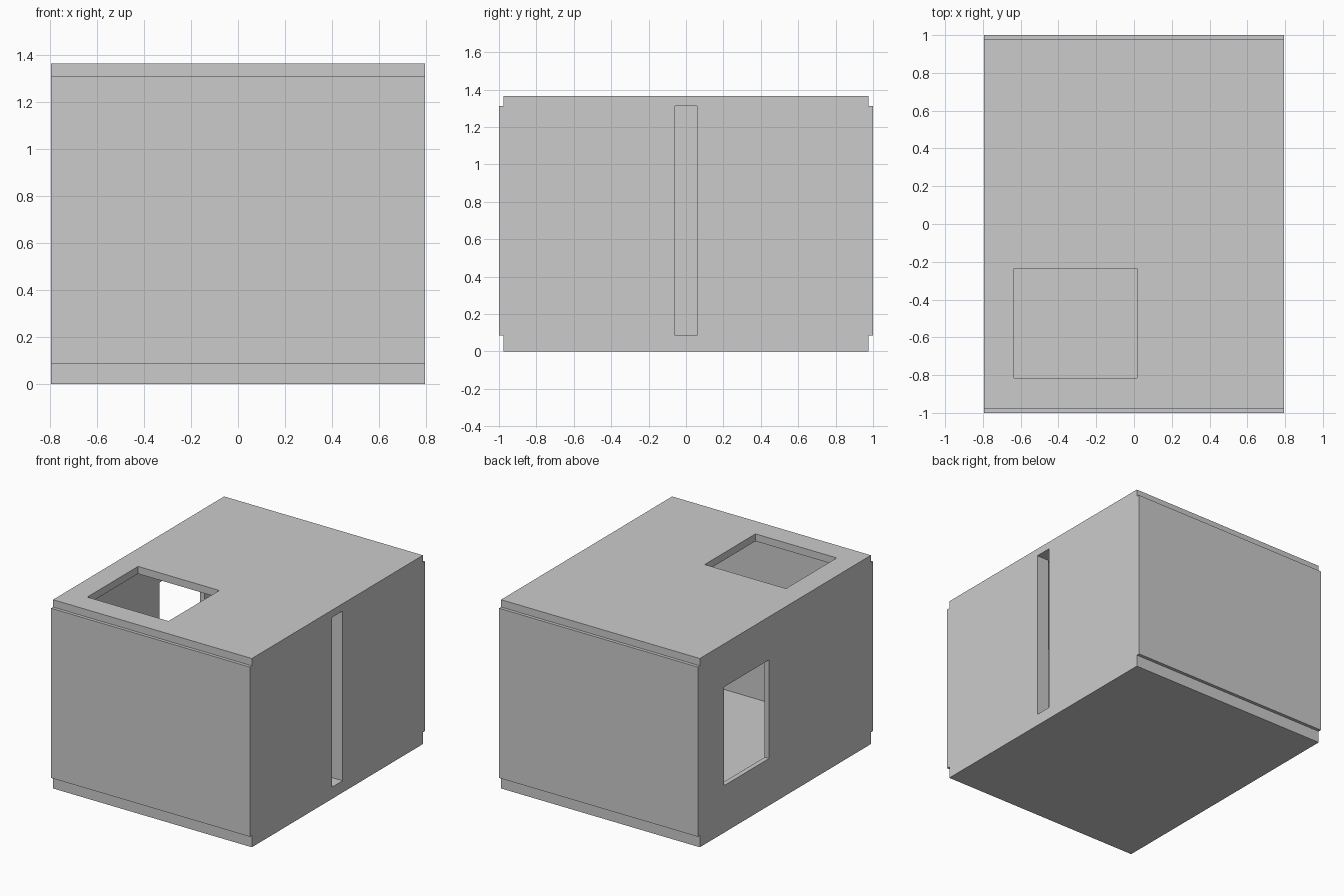
import bpy, bmesh

if "Cube" in bpy.data.objects:
    bpy.data.objects.remove(bpy.data.objects["Cube"])

HALF_X = 0.795                 # half width of the building
SLAB_Y, WALL_Y = 0.977, 1.0    # slabs stop short of the end walls
FLOOR, CEILING, TOP = 0.085, 1.312, 1.365


def new_object(name, bm):
    bmesh.ops.recalc_face_normals(bm, faces=bm.faces)
    mesh = bpy.data.meshes.new(name)
    bm.to_mesh(mesh)
    bm.free()
    obj = bpy.data.objects.new(name, mesh)
    bpy.context.collection.objects.link(obj)
    return obj


def extrude_x(name, profile, x0, x1):
    """Extrude a (y, z) outline from x0 to x1."""
    bm = bmesh.new()
    face = bm.faces.new([bm.verts.new((x0, y, z)) for y, z in profile])
    ext = bmesh.ops.extrude_face_region(bm, geom=[face])["geom"]
    verts = [g for g in ext if isinstance(g, bmesh.types.BMVert)]
    bmesh.ops.translate(bm, verts=verts, vec=(x1 - x0, 0, 0))
    return new_object(name, bm)


def cut_box(target, name, x, y, z):
    """Subtract a box given as three (low, high) ranges."""
    outline = [(y[0], z[0]), (y[1], z[0]), (y[1], z[1]), (y[0], z[1])]
    cutter = extrude_x(name, outline, *x)
    cutter.hide_render = True
    mod = target.modifiers.new(name, 'BOOLEAN')
    mod.operation, mod.solver, mod.object = 'DIFFERENCE', 'EXACT', cutter
    bpy.context.view_layer.objects.active = target
    bpy.ops.object.modifier_apply(modifier=mod.name)
    bpy.data.objects.remove(cutter)


# Outer section: floor slab, projecting end walls, roof slab
right_half = [(SLAB_Y, 0), (SLAB_Y, FLOOR), (WALL_Y, FLOOR),
              (WALL_Y, CEILING), (SLAB_Y, CEILING), (SLAB_Y, TOP)]
left_half = [(-y, z) for y, z in reversed(right_half)]
shell = extrude_x("building_shell", right_half + left_half, -HALF_X, HALF_X)

# Hollow room: thin walls, with a deeper wall on the slotted side
cut_box(shell, "room", (-0.76, 0.695), (-0.97, 0.97), (FLOOR, CEILING))

# Openings: roof hatch, window on the left, full-height slot on the right
cut_box(shell, "roof_opening", (-0.635, 0.015), (-0.815, -0.235), (1.2, 1.5))
cut_box(shell, "window_opening", (-0.9, -0.7), (0.187, 0.70), (0.34, 1.053))
cut_box(shell, "wall_slot", (0.6, 0.9), (-0.06, 0.06), (FLOOR, CEILING))
